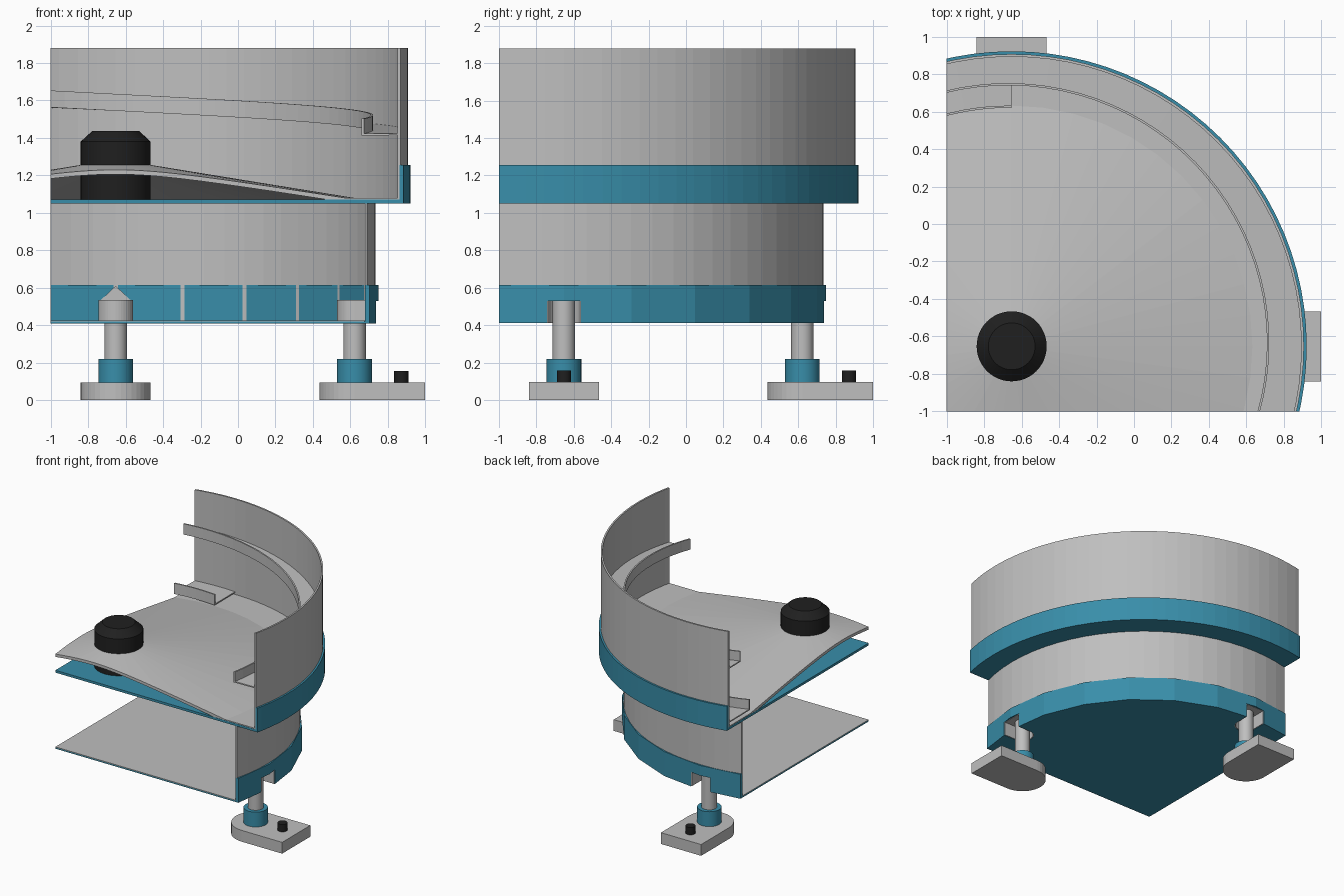
import bpy, bmesh, math
from mathutils import Matrix, Vector

if "Cube" in bpy.data.objects:
    bpy.data.objects.remove(bpy.data.objects["Cube"])

C = -0.653          # bowl axis sits at (C, C); the model is cut open at x = -1 and y = -1
LEG_R = 1.275       # distance of the legs from the axis


def material(name, rgb):
    m = bpy.data.materials.new(name)
    m.diffuse_color = (*rgb, 1)
    m.use_nodes = True
    m.node_tree.nodes["Principled BSDF"].inputs["Base Color"].default_value = m.diffuse_color
    return m


GREY = material("light grey", (0.52, 0.52, 0.52))
TEAL = material("teal blue", (0.04, 0.27, 0.40))
BLACK = material("black", (0.014, 0.014, 0.014))


def finish(name, bm, mat, smooth=False):
    bmesh.ops.recalc_face_normals(bm, faces=bm.faces[:])
    me = bpy.data.meshes.new(name)
    bm.to_mesh(me)
    bm.free()
    me.materials.append(mat)
    ob = bpy.data.objects.new(name, me)
    bpy.context.collection.objects.link(ob)
    if smooth:
        bpy.ops.object.select_all(action='DESELECT')
        ob.select_set(True)
        bpy.context.view_layer.objects.active = ob
        bpy.ops.object.shade_smooth_by_angle(angle=math.radians(30))
    return ob


def sweep(name, mat, section, steps, a0=0.0, a1=360.0, cut=True, smooth=False, at=(C, C)):
    """Turn a closed (r, z) section around a vertical axis; section may be a function of angle."""
    bm = bmesh.new()
    full = a1 - a0 == 360
    rings = []
    for i in range(steps if full else steps + 1):
        a = a0 + (a1 - a0) * i / steps
        c, s = math.cos(math.radians(a)), math.sin(math.radians(a))
        pts = section(a) if callable(section) else section
        rings.append([bm.verts.new((at[0] + r * c, at[1] + r * s, z)) for r, z in pts])
    n = len(rings[0])
    for i in range(steps):
        p, q = rings[i], rings[(i + 1) % len(rings)]
        for k in range(n):
            m = (k + 1) % n
            if not callable(section) and section[k][0] == 0 and section[m][0] == 0:
                continue
            bm.faces.new((p[k], p[m], q[m], q[k]))
    if not full:
        bm.faces.new(rings[0])
        bm.faces.new(rings[-1])
    bmesh.ops.remove_doubles(bm, verts=bm.verts[:], dist=1e-5)
    if cut:
        for no in (Vector((-1, 0, 0)), Vector((0, -1, 0))):
            bmesh.ops.bisect_plane(bm, geom=bm.verts[:] + bm.edges[:] + bm.faces[:],
                                   plane_co=(-1, -1, 0), plane_no=no, clear_outer=True)
            bmesh.ops.holes_fill(bm, edges=[e for e in bm.edges if e.is_boundary], sides=0)
    return finish(name, bm, mat, smooth)


def box_section(r0, r1, z0, z1):
    return [(r0, z0), (r1, z0), (r1, z1), (r0, z1)]


def prism(name, mat, outline, z0, z1, matrix):
    bm = bmesh.new()
    lo = [bm.verts.new((x, y, z0)) for x, y in outline]
    hi = [bm.verts.new((x, y, z1)) for x, y in outline]
    bm.faces.new(lo)
    bm.faces.new(hi)
    for i in range(len(lo)):
        j = (i + 1) % len(lo)
        bm.faces.new((lo[i], lo[j], hi[j], hi[i]))
    bm.transform(matrix)
    return finish(name, bm, mat)


def d_shape(r, length, n=20):
    """Half circle towards the axis, square end pointing outwards."""
    arc = [(r * math.cos(t), r * math.sin(t))
           for t in (math.pi / 2 + math.pi * i / n for i in range(n + 1))]
    return [(length, r)] + arc + [(length, -r)]


# Lower housing: 24-sided band, wall, floor plate
lower_band = sweep("lower_band", TEAL, box_section(1.376, 1.402, 0.41, 0.615), 24)
lower_wall = sweep("lower_wall", GREY, box_section(1.375, 1.387, 0.425, 1.05), 72)
base_plate = sweep("base_plate", TEAL, box_section(0, 1.38, 0.41, 0.42), 24)
base_liner = sweep("base_liner", GREY, box_section(0, 1.374, 0.42, 0.425), 24)

# Upper bowl: plate, band, wall, cone floor
sweep("bowl_plate", TEAL, box_section(0, 1.575, 1.05, 1.07), 96)
sweep("bowl_band", TEAL, box_section(1.555, 1.575, 1.07, 1.255), 96)
sweep("bowl_wall", GREY, box_section(1.546, 1.56, 1.07, 1.88), 96)
sweep("bowl_floor", GREY, [(0, 1.286), (1.285, 1.078), (1.55, 1.078), (1.55, 1.071),
                           (1.18, 1.071), (0, 1.262)], 48)


# Spiral track with an inner lip, climbing along the wall
def track(a):
    t = (a - 90) / 360
    r, z = 1.273 + 0.12 * t, 1.09 + 0.455 * t
    return [(r, z), (1.55, z), (1.55, z + 0.01), (r + 0.012, z + 0.01),
            (r + 0.012, z + 0.09), (r, z + 0.09)]


sweep("spiral_track", GREY, track, 104, 90, 480)

# Centre knob with chamfered top
sweep("centre_knob", BLACK, [(0, 1.07), (0.187, 1.07), (0.187, 1.38), (0.125, 1.437), (0, 1.437)],
      48, cut=False, smooth=True)

# Legs with feet, collars, bolts and wall pockets
TO_RADIAL = Matrix(((0, 0, 1, 0), (1, 0, 0, 0), (0, 1, 0, 0), (0, 0, 0, 1)))
for side, deg in (("right", 0), ("back", 90)):
    turn = Matrix.Rotation(math.radians(deg), 4, 'Z')
    place = Matrix.Translation((C, C, 0)) @ turn @ Matrix.Translation((LEG_R, 0, 0))
    leg = place @ Vector((0, 0, 0))
    bolt = place @ Vector((0.25, 0, 0))
    prism(side + "_foot", GREY, d_shape(0.187, 0.377), 0, 0.095, place)
    for part, mat, pos, r, z0, z1 in (("collar", TEAL, leg, 0.093, 0.095, 0.22),
                                      ("shaft", GREY, leg, 0.06, 0.22, 0.53),
                                      ("bolt", BLACK, bolt, 0.038, 0.095, 0.157)):
        sweep(f"{side}_{part}", mat, box_section(0, r, z0, z1), 32, cut=False, smooth=True, at=pos)

    # cut the pocket opening through the lower housing
    cutter = prism(side + "_cutter", GREY, d_shape(0.0915, 0.25), 0.38, 0.53, place)
    cutter.hide_render = True
    for ob in (lower_band, lower_wall, base_plate, base_liner):
        mod = ob.modifiers.new("pocket", 'BOOLEAN')
        mod.operation, mod.solver, mod.object = 'DIFFERENCE', 'EXACT', cutter
        bpy.context.view_layer.objects.active = ob
        bpy.ops.object.modifier_apply(modifier=mod.name)
    bpy.data.objects.remove(cutter)

    # pocket lining and the small gable on the inside of the band
    rim = d_shape(0.093, 0.112) + d_shape(0.085, 0.112)[::-1]
    prism(side + "_pocket_wall", GREY, rim, 0.412, 0.53, place)
    prism(side + "_pocket_roof", GREY, d_shape(0.093, 0.112), 0.528, 0.536, place)
    prism(side + "_pocket_gable", GREY, [(-0.078, 0.536), (0.078, 0.536), (0, 0.61)],
          0.086, 0.1, place @ TO_RADIAL)
